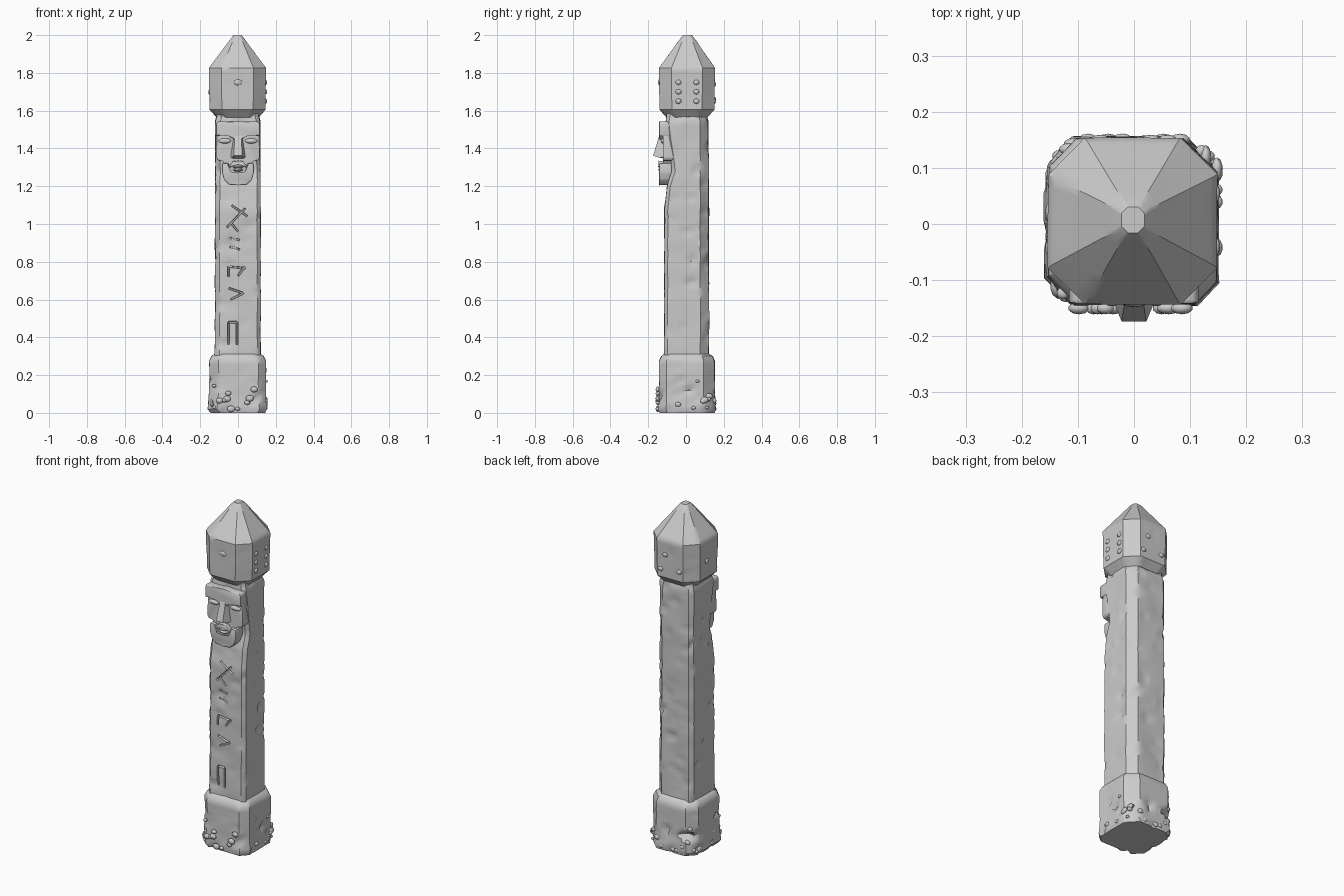
import bpy, bmesh, math, random
from mathutils import Vector, noise

if "Cube" in bpy.data.objects:
    bpy.data.objects.remove(bpy.data.objects["Cube"])

random.seed(4)
stone = bpy.data.materials.new("pale grey stone")
stone.diffuse_color = (0.6, 0.6, 0.6, 1)
stone.use_nodes = True
stone.node_tree.nodes["Principled BSDF"].inputs["Base Color"].default_value = stone.diffuse_color


def finish(name, bm):
    bmesh.ops.recalc_face_normals(bm, faces=bm.faces[:])
    me = bpy.data.meshes.new(name)
    bm.to_mesh(me)
    bm.free()
    me.materials.append(stone)
    ob = bpy.data.objects.new(name, me)
    bpy.context.collection.objects.link(ob)
    return ob


def lerp(a, b, t):
    return [p + (q - p) * t for p, q in zip(a, b)]


def section(r, cham):
    """Chamfered rectangle (z, x0, x1, y0, y1, chamfer scale), evenly divided."""
    z, x0, x1, y0, y1, s = r
    fr, br, bl, fl = [c * s for c in cham]
    c = [(x0 + fl, y0), (x1 - fr, y0), (x1, y0 + fr), (x1, y1 - br),
         (x1 - br, y1), (x0 + bl, y1), (x0, y1 - bl), (x0, y0 + fl)]
    out = []
    for i in range(8):
        n = 8 if i % 2 == 0 else 3
        out += [(*lerp(c[i], c[(i + 1) % 8], k / n), z) for k in range(n)]
    return out


def weathered_loft(name, rows, cham, amp, chip, step=0.02):
    bm = bmesh.new()
    full = []
    for a, b in zip(rows, rows[1:]):
        n = max(1, round(abs(b[0] - a[0]) / step))
        full += [lerp(a, b, k / n) for k in range(n)]
    full.append(rows[-1])
    rings = []
    for r in full:
        ring = []
        for co in section(r, cham):
            p = Vector(co)
            d = amp * noise.noise(p * 8)
            d -= chip(p.z) * max(0, noise.noise(p * 22 + Vector((3, 7, 1))) - 0.25)
            out = Vector((p.x, p.y, 0)).normalized()
            ring.append(bm.verts.new(p + out * d))
        rings.append(ring)
    m = len(rings[0])
    for a, b in zip(rings, rings[1:]):
        for i in range(m):
            j = (i + 1) % m
            bm.faces.new((a[i], a[j], b[j], b[i]))
    bm.faces.new(rings[0][::-1])
    bm.faces.new(rings[-1])
    return finish(name, bm)


def bevel_all(bm, w):
    bmesh.ops.bevel(bm, geom=bm.edges[:], offset=w, segments=2,
                    profile=0.5, affect='EDGES')


def prism(name, pts, yb, yf, w=0.006, mirror=True):
    """Front outline (x, z), right half mirrored if asked, extruded in y."""
    if mirror:
        pts = pts + [(-x, z) for x, z in pts[::-1] if x > 0]
    bm = bmesh.new()
    back = [bm.verts.new((x, yb, z)) for x, z in pts]
    front = [bm.verts.new((x, yf, z)) for x, z in pts]
    bm.faces.new(back)
    bm.faces.new(front[::-1])
    for i in range(len(pts)):
        j = (i + 1) % len(pts)
        bm.faces.new((back[i], front[i], front[j], back[j]))
    bevel_all(bm, w)
    return finish(name, bm)


def blobs(name, items, level=2):
    bm = bmesh.new()
    for c, s in items:
        g = bmesh.ops.create_icosphere(bm, subdivisions=level, radius=1)
        for v in g['verts']:
            v.co = Vector(c) + Vector([a * b for a, b in zip(v.co, s)])
    return finish(name, bm)


# Base block with a chipped, slightly flared foot
weathered_loft("base_block", [
    (0.0, -0.145, 0.145, -0.140, 0.150, 1), (0.02, -0.160, 0.153, -0.146, 0.156, 1),
    (0.10, -0.153, 0.148, -0.143, 0.153, 1), (0.275, -0.152, 0.148, -0.143, 0.152, 1),
    (0.30, -0.140, 0.137, -0.130, 0.141, 0.9), (0.315, -0.118, 0.116, -0.112, 0.118, 0.8)],
    (0.04, 0.06, 0.05, 0.05), 0.003, lambda z: 0.06 if z < 0.18 else 0.01)

# Shaft, scooped behind the face
shaft = weathered_loft("shaft", [
    (0.29, -0.122, 0.120, -0.116, 0.121, 1), (1.08, -0.122, 0.120, -0.114, 0.121, 1),
    (1.20, -0.121, 0.119, -0.100, 0.121, 1), (1.28, -0.120, 0.118, -0.075, 0.121, 1),
    (1.36, -0.120, 0.118, -0.085, 0.120, 1), (1.54, -0.120, 0.118, -0.110, 0.119, 1),
    (1.57, -0.112, 0.111, -0.105, 0.113, 1), (1.60, -0.112, 0.111, -0.105, 0.113, 1)],
    (0.018, 0.045, 0.02, 0.025), 0.005, lambda z: 0.025)

# Faceted cap with a blunt point
weathered_loft("cap", [
    (1.565, -0.112, 0.110, -0.105, 0.115, 0.7), (1.605, -0.150, 0.145, -0.140, 0.150, 1),
    (1.825, -0.153, 0.148, -0.143, 0.153, 1), (1.84, -0.143, 0.138, -0.133, 0.144, 0.95),
    (1.985, -0.035, 0.031, -0.028, 0.043, 0.22), (2.0, -0.022, 0.019, -0.016, 0.030, 0.18)],
    (0.065, 0.065, 0.065, 0.065), 0.002, lambda z: 0.008 if z < 1.8 else 0)

# Carved strokes down the front of the shaft: x0, z0, x1, z1
strokes = [(-.035, 1.10, .05, 1.04), (.04, 1.085, -.06, .98), (-.04, 1.01, .0, .96),
           (-.045, .925, .01, .915), (-.045, .88, .01, .865),
           (-.05, .78, -.05, .72), (-.05, .775, .04, .765), (.0, .725, .035, .775),
           (-.05, .66, .025, .635), (.03, .635, -.04, .60),
           (-.05, .48, -.005, .48), (-.05, .48, -.05, .36), (-.005, .48, -.005, .36)]
bm = bmesh.new()
for i, (x0, z0, x1, z1) in enumerate(strokes):
    d = Vector((x1 - x0, 0, z1 - z0))
    side = Vector((d.z, 0, -d.x)).normalized() * 0.008
    mid = Vector(((x0 + x1) / 2, -0.118 + i * 0.0002, (z0 + z1) / 2))
    g = bmesh.ops.create_cube(bm, size=1)
    for v in g['verts']:
        k = 1 if v.co.y < 0 else 0.4          # tapered groove walls
        v.co = mid + d * v.co.x * (0.9 + 0.1 * k) + side * 2 * k * v.co.z \
            + Vector((0, v.co.y * 0.032, 0))
cutter = finish("stroke_cutter", bm)
cutter.hide_render = True
cutter.hide_set(True)
mod = shaft.modifiers.new("strokes", 'BOOLEAN')
mod.operation = 'DIFFERENCE'
mod.solver = 'EXACT'
mod.use_self = True
mod.object = cutter

# Face: cheeks, brow, jaw
prism("cheeks", [(0, 1.53), (0.112, 1.53), (0.115, 1.35), (0.106, 1.335), (0.072, 1.335),
                 (0.065, 1.25), (0, 1.24)], -0.05, -0.122, 0.005)
prism("brow", [(0, 1.543), (0.108, 1.543), (0.116, 1.53), (0.116, 1.462), (0.085, 1.475),
               (0.045, 1.472), (0.022, 1.445), (0, 1.445)], -0.06, -0.142, 0.007)
prism("beard", [(0, 1.205), (0.048, 1.208), (0.074, 1.235), (0.084, 1.27), (0.084, 1.322),
                (0.050, 1.322), (0.044, 1.272), (0, 1.265)], -0.06, -0.143, 0.006)

# Nose wedge
bm = bmesh.new()
for s in (-1, 1):
    for x, y, z in [(.024, -.11, 1.47), (.017, -.141, 1.47), (.042, -.11, 1.355),
                    (.034, -.145, 1.352), (.022, -.174, 1.362), (.026, -.11, 1.345)]:
        bm.verts.new((x * s, y, z))
bmesh.ops.convex_hull(bm, input=bm.verts[:])
bmesh.ops.dissolve_limit(bm, angle_limit=0.02, verts=bm.verts[:], edges=bm.edges[:])
finish("nose", bm)

# Eyes, moustache and lips
blobs("eyes", [((s * 0.07, -0.120, 1.44), (0.034, 0.014, 0.014)) for s in (-1, 1)], 3)
prism("moustache", [(0, 1.335), (0.025, 1.333), (0.05, 1.305), (0.044, 1.298),
                    (0.02, 1.314), (0, 1.314)], -0.10, -0.146, 0.004)
blobs("lips", [((0, -0.124, 1.304), (0.030, 0.024, 0.009)),
               ((0, -0.124, 1.287), (0.026, 0.024, 0.009))], 3)

# Crumbled stone on the foot, and small knobs on the cap
rubble = []
for i in range(46):
    a = random.choice((-1, 1))
    t = random.uniform(-0.13, 0.13)
    z = 0.02 + 0.16 * random.random() ** 2
    r = random.uniform(0.010, 0.022)
    if i % 2:
        lim = 0.148 - max(0, abs(t) - 0.10)
        c, s = (a * lim, t, z), (0.010, r, r * 0.8)
    else:
        lim = 0.150 - max(0, abs(t) - 0.10)
        c, s = (t, a * lim, z), (r, 0.011, r * 0.8)
    rubble.append((c, s))
blobs("foot_rubble", rubble)
knobs = [((0.145, y, z), (0.009, 0.016, 0.014))
         for y in (-0.04, 0.055) for z in (1.65, 1.70, 1.75)]
knobs += [((x, 0.151, z), (0.016, 0.008, 0.013))
          for x, z in [(-.06, 1.66), (.03, 1.74), (.06, 1.65)]]
knobs += [((0, -0.141, 1.75), (0.022, 0.007, 0.016)),
          ((-0.151, 0.02, 1.70), (0.007, 0.018, 0.014))]
blobs("cap_knobs", knobs)

# Soft stone shading with crisp carved edges
for ob in bpy.context.scene.objects:
    ob.select_set(not ob.hide_render)
    if not ob.hide_render:
        bpy.context.view_layer.objects.active = ob
bpy.ops.object.shade_smooth_by_angle(angle=math.radians(35))
